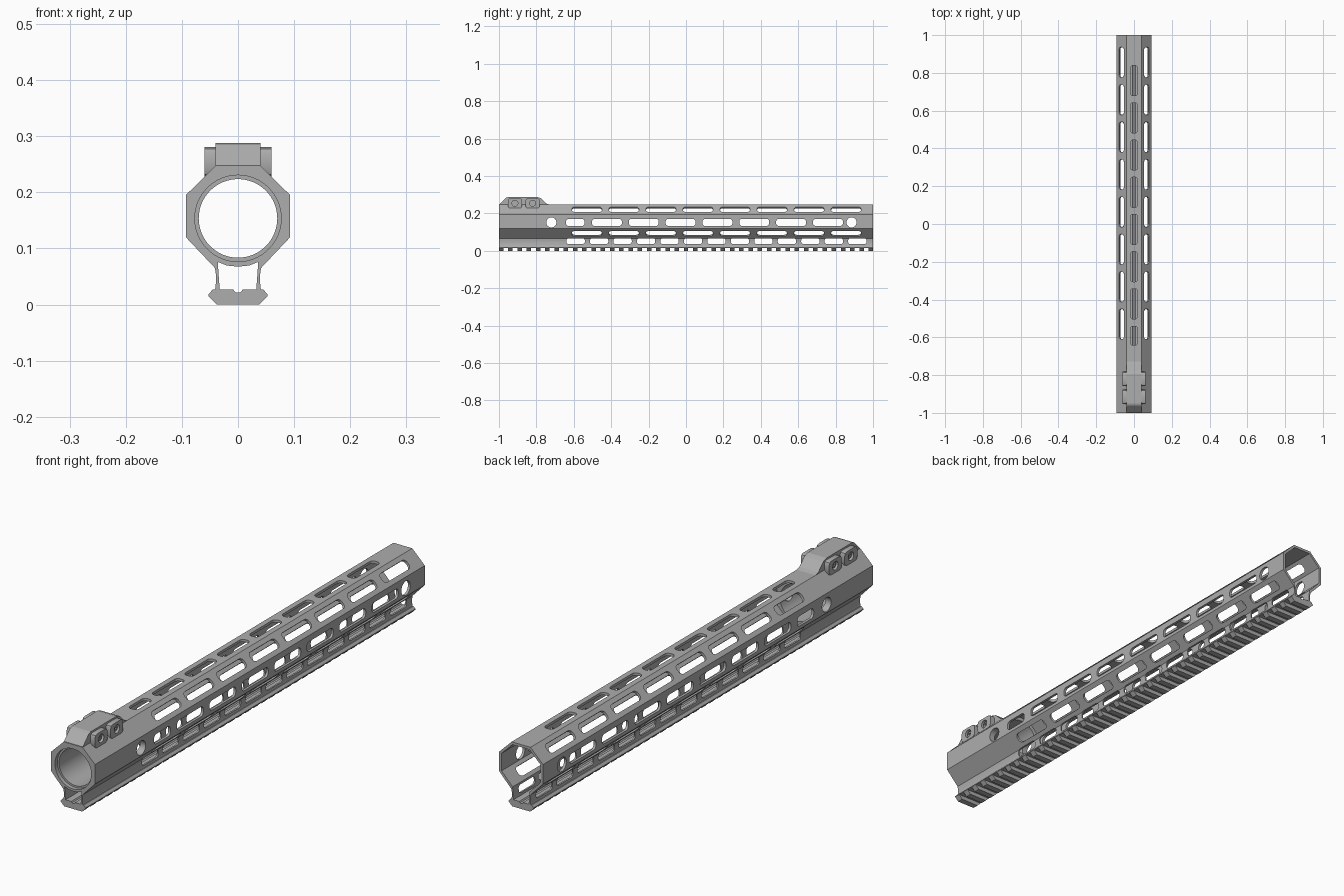
import bpy, bmesh, math
from mathutils import Vector

scene_cube = bpy.data.objects.get("Cube")
if scene_cube:
    bpy.data.objects.remove(scene_cube, do_unlink=True)

# One metal colour
metal = bpy.data.materials.new("grey metal")
metal.use_nodes = True
grey = (0.42, 0.42, 0.42, 1)
metal.diffuse_color = grey
metal.node_tree.nodes["Principled BSDF"].inputs["Base Color"].default_value = grey

X, Y, Z = Vector((1, 0, 0)), Vector((0, 1, 0)), Vector((0, 0, 1))


def prism(bm, pts, u, v, start, end, center=Vector((0, 0, 0))):
    """Extrude a 2D outline, drawn on axes u and v, from start to end."""
    low = [bm.verts.new(center + u * a + v * b + start) for a, b in pts]
    high = [bm.verts.new(center + u * a + v * b + end) for a, b in pts]
    bm.faces.new(low)
    bm.faces.new(high)
    n = len(pts)
    for i in range(n):
        j = (i + 1) % n
        bm.faces.new((low[i], low[j], high[j], high[i]))


def mirrored(half):
    return half + [(-x, z) for x, z in reversed(half) if x]


def round_rect(length, height, radius, steps=5):
    pts = []
    for k, (sx, sy) in enumerate(((1, 1), (-1, 1), (-1, -1), (1, -1))):
        for i in range(steps + 1):
            a = math.pi / 2 * (k + i / steps)
            pts.append((sx * (length / 2 - radius) + radius * math.cos(a),
                        sy * (height / 2 - radius) + radius * math.sin(a)))
    return pts


def circle(radius, n=32):
    return [(radius * math.cos(2 * math.pi * i / n),
             radius * math.sin(2 * math.pi * i / n)) for i in range(n)]


def finish(name, bm):
    bmesh.ops.recalc_face_normals(bm, faces=bm.faces)
    mesh = bpy.data.meshes.new(name)
    bm.to_mesh(mesh)
    bm.free()
    mesh.materials.append(metal)
    obj = bpy.data.objects.new(name, mesh)
    bpy.context.collection.objects.link(obj)
    return obj


def activate(obj):
    bpy.ops.object.select_all(action='DESELECT')
    obj.select_set(True)
    bpy.context.view_layer.objects.active = obj


def cut(obj, bm):
    cutter = finish("cutter", bm)
    cutter.hide_render = True
    mod = obj.modifiers.new("cut", 'BOOLEAN')
    mod.operation, mod.solver, mod.object = 'DIFFERENCE', 'EXACT', cutter
    activate(obj)
    bpy.ops.object.modifier_apply(modifier=mod.name)
    bpy.data.objects.remove(cutter, do_unlink=True)


def smooth(obj):
    activate(obj)
    bpy.ops.object.shade_smooth_by_angle(angle=math.radians(25))


# Handguard: octagonal body with two legs down to the rail
bm = bmesh.new()
prism(bm, mirrored([(.04, .247), (.093, .195), (.093, .12), (.041, .065),
                    (.039, .05), (.04, .03), (.043, .022)]), X, Z, -Y, Y)
body = finish("handguard_body", bm)

# Thin-walled cavity behind the round front collar
bm = bmesh.new()
prism(bm, mirrored([(.036, .237), (.083, .191), (.083, .124), (.034, .073), (.034, .06)]),
      X, Z, Y * -.67, Y * 1.1)
cut(body, bm)

# Open channel between the legs, following the collar on top
bm = bmesh.new()
prism(bm, mirrored([(.0, .0675), (.02, .0695), (.036, .076), (.034, .045), (.031, .01)]),
      X, Z, Y * -1.1, Y * 1.1)
cut(body, bm)

# Round bore and its front chamfer
axis = Z * .1535
bm = bmesh.new()
prism(bm, circle(.07, 64), X, Z, Y * -1.1, Y * -.6, axis)
cut(body, bm)
bm = bmesh.new()
prism(bm, circle(.077, 64), X, Z, Y * -1.1, Y * -.985, axis)
cut(body, bm)

# Slots on the top, sides, diagonals and legs, and the round side sockets
bm = bmesh.new()
long_slot, short_slot = round_rect(.16, .038, .015), round_rect(.1, .038, .015)
flat_rows = [(-.592, short_slot)] + [(-.423 + .197 * k, long_slot) for k in range(7)]
for y, shape in flat_rows:
    prism(bm, shape, Y, X, Z * .215, Z * .27, Y * y)
    prism(bm, shape, Y, Z, X * -.11, X * .11, Vector((0, y, .152)))
for y in (-.72, .885):
    prism(bm, circle(.027), Y, Z, X * -.11, X * .11, Vector((0, y, .152)))
for side in (-1, 1):
    for z, tilt in ((.221, 1), (.0925, -1)):
        normal = Vector((side, 0, tilt)).normalized()
        for k in range(8):
            center = Vector((side * .0665, -.53 + .198 * k, z))
            prism(bm, long_slot, Y, normal.cross(Y), normal * -.02, normal * .02, center)
leg_slot = round_rect(.098, .031, .012)
for k in range(13):
    prism(bm, leg_slot, Y, Z, X * -.05, X * .05, Vector((0, -.59 + .1255 * k, .0515)))
cut(body, bm)
smooth(body)

# Lower accessory rail: a continuous bar with cross teeth
bm = bmesh.new()
prism(bm, mirrored([(0, .021), (.005, .022), (.008, .0265), (.045, .0265),
                    (.053, .018), (.053, .015)]), X, Z, -Y, Y)
rail = finish("rail_bar", bm)
bm = bmesh.new()
tooth = .024
for k in range(41):
    y = -1 + k * (2 - tooth) / 40
    prism(bm, mirrored([(.038, 0), (.053, .015), (.052, .0155)]),
          X, Z, Y * y, Y * (y + tooth))
finish("rail_teeth", bm)

# Raised clamp block on top of the front end
bm = bmesh.new()
prism(bm, [(-.998, .24), (-.998, .248), (-.962, .284), (-.95, .288), (-.795, .288),
           (-.775, .281), (-.745, .252), (-.725, .246), (-.725, .24)],
      Y, Z, X * -.04, X * .04)
finish("clamp_block", bm)

# Clamp lugs on both sides, each with a recessed screw
for y, label in ((-.915, "front"), (-.82, "rear")):
    for side, hand in ((-1, "right"), (1, "left")):
        center = Vector((0, y, .2545))
        bm = bmesh.new()
        prism(bm, round_rect(.076, .053, .012, 2), Y, Z,
              X * side * .025, X * side * .06, center)
        lug = finish(f"{label}_{hand}_lug", bm)
        bm = bmesh.new()
        prism(bm, circle(.016), Y, Z, X * side * .047, X * side * .07, center)
        cut(lug, bm)
        smooth(lug)
        bm = bmesh.new()
        prism(bm, circle(.01, 24), Y, Z, X * side * .045, X * side * .055, center)
        screw = finish(f"{label}_{hand}_screw", bm)
        bm = bmesh.new()
        prism(bm, circle(.005, 6), Y, Z, X * side * .05, X * side * .07, center)
        cut(screw, bm)
        smooth(screw)
